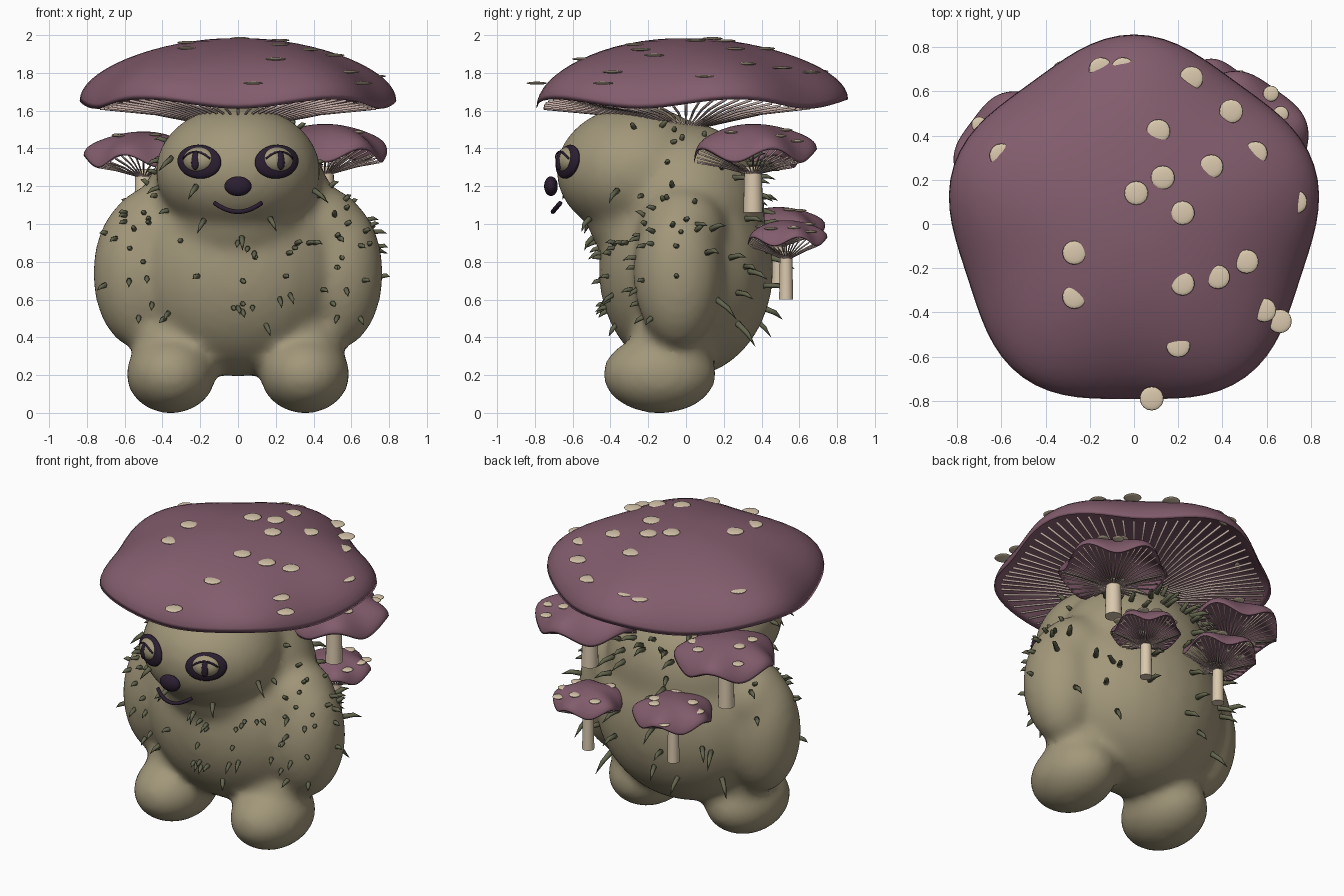
import bpy, bmesh, math, random
from mathutils import Vector, Matrix
from mathutils.bvhtree import BVHTree

if "Cube" in bpy.data.objects:
    bpy.data.objects.remove(bpy.data.objects["Cube"])

random.seed(7)


def material(name, rgb):
    m = bpy.data.materials.new(name)
    m.diffuse_color = (*rgb, 1)
    m.use_nodes = True
    m.node_tree.nodes["Principled BSDF"].inputs["Base Color"].default_value = m.diffuse_color
    return m


OLIVE = material("olive skin", (0.36, 0.31, 0.195))
PLUM = material("plum cap", (0.225, 0.108, 0.152))
CREAM = material("cream", (0.70, 0.58, 0.42))
GILL = material("pink gill", (0.58, 0.43, 0.39))
THORN = material("dark moss", (0.125, 0.13, 0.075))
DARK = material("dark violet", (0.024, 0.013, 0.03))


def finish(name, bm, mat, smooth=True):
    me = bpy.data.meshes.new(name)
    bmesh.ops.recalc_face_normals(bm, faces=bm.faces[:])
    for f in bm.faces:
        f.smooth = smooth
    bm.to_mesh(me)
    bm.free()
    me.materials.append(mat)
    ob = bpy.data.objects.new(name, me)
    bpy.context.collection.objects.link(ob)
    return ob


def ellipsoid(bm, c, r, u=24, v=16, frame=Matrix()):
    mat = frame @ Matrix.Translation(c) @ Matrix.Diagonal((*r, 1))
    bmesh.ops.create_uvsphere(bm, u_segments=u, v_segments=v, radius=1, matrix=mat)


def tube(bm, pts, radii, n=6):
    """Capped tube along a point list."""
    rings = []
    for i, p in enumerate(pts):
        d = (pts[min(i + 1, len(pts) - 1)] - pts[max(i - 1, 0)]).normalized()
        q = d.to_track_quat('Z', 'Y')
        rings.append([bm.verts.new(p + q @ Vector((math.cos(a), math.sin(a), 0)) * radii[i])
                      for a in (2 * math.pi * k / n for k in range(n))])
    for a, b in zip(rings, rings[1:]):
        for k in range(n):
            bm.faces.new((a[k], a[(k + 1) % n], b[(k + 1) % n], b[k]))
    bm.faces.new(rings[0])
    bm.faces.new(rings[-1])


# Body: overlapping ellipsoids fused and smoothed into one skin
bm = bmesh.new()
ellipsoid(bm, (0, 0, 0.76), (0.59, 0.465, 0.57))
ellipsoid(bm, (0, 0.0, 1.08), (0.51, 0.42, 0.46))
ellipsoid(bm, (0, -0.26, 1.28), (0.44, 0.43, 0.35))
ellipsoid(bm, (0, -0.19, 1.01), (0.36, 0.33, 0.24))
for s in (-1, 1):
    ellipsoid(bm, (s * 0.53, -0.04, 0.74), (0.24, 0.24, 0.40))
    ellipsoid(bm, (s * 0.44, -0.02, 0.95), (0.25, 0.24, 0.25))
    ellipsoid(bm, (s * 0.355, -0.08, 0.37), (0.20, 0.21, 0.20))
    ellipsoid(bm, (s * 0.355, -0.14, 0.205), (0.24, 0.305, 0.21))
body = finish("body", bm, OLIVE)
rm = body.modifiers.new("fuse", 'REMESH')
rm.mode, rm.voxel_size, rm.use_smooth_shade = 'VOXEL', 0.025, True
sm = body.modifiers.new("soften", 'SMOOTH')
sm.factor, sm.iterations = 0.5, 24
dg = bpy.context.evaluated_depsgraph_get()
skin = bpy.data.meshes.new_from_object(body.evaluated_get(dg))
body.modifiers.clear()
body.data = skin
for p in skin.polygons:
    p.use_smooth = True
tree = BVHTree.FromPolygons([v.co for v in skin.vertices],
                            [p.vertices[:] for p in skin.polygons])


def face_hit(x, z):
    hit = tree.ray_cast(Vector((x, -2, z)), Vector((0, 1, 0)))
    return hit[0], hit[1]


# Thorns: small curved spikes scattered by body region
bm = bmesh.new()
polys = list(skin.polygons)
count = 0
while count < 140:
    p = random.choice(polys)
    c, n = p.center, p.normal
    if c.z < 0.45 or c.z > 1.52 or (c.y < -0.3 and c.z > 0.93):
        continue
    if c.y > 0 and random.random() < (0.6 if c.z < 1.1 else 0.3):
        continue
    if c.y < 0.05 and c.z < 0.9 and c.x < 0 and random.random() < 0.6:
        continue
    if abs(c.x) > 0.55 and c.z < 0.85 and random.random() < 0.75:
        continue
    back = c.y > 0.1
    ln = random.uniform(0.09, 0.14) if back else random.uniform(0.04, 0.07)
    r = 0.017 if back else 0.015
    d = (n + Vector([random.uniform(-0.3, 0.3) for _ in range(3)])).normalized()
    droop = Vector((0, 0, -0.35 * ln))
    tube(bm, [c - d * 0.01, c + d * ln * 0.55 + droop * 0.25, c + d * ln + droop],
         [r, r * 0.8, 0.001], 6)
    count += 1
# a few strays around the face
for x, z in ((-0.35, 1.35), (-0.22, 1.2), (0.02, 0.93), (-0.18, 1.02), (0.17, 1.03), (0.4, 1.18)):
    p = face_hit(x, z)[0]
    tube(bm, [p, p + Vector((x * 0.1, -0.03, -0.03)), p + Vector((x * 0.2, -0.045, -0.07))],
         [0.016, 0.012, 0.001])
finish("thorns", bm, THORN)


def dome_drop(t):
    t = min(t, 1)
    return 0.85 * (1 - math.sqrt(1 - t * t)) + 0.15 * t * t


def mushroom(name, x, y, top, R, H, apex, phase, wave, gills, spots, spot_r, stem=None):
    """Five-lobed cap with gill rods, flat spots and an optional stem."""
    def cap_point(t, a):
        w = math.cos(5 * (a - phase))
        r = R * t * (1 + 0.04 * w * t)
        return Vector((x + r * math.cos(a), y + r * math.sin(a),
                       top - H * dome_drop(t) + wave * w * t ** 4))
    # cap shell
    bm = bmesh.new()
    N, M = 80, 16
    thick = 0.035 * R
    ts = [math.sin(math.pi / 2 * k / M) for k in range(1, M + 1)]
    outer = [[bm.verts.new(cap_point(t, 2 * math.pi * k / N)) for k in range(N)] for t in ts]
    inner = [[bm.verts.new(cap_point(t * 0.975, 2 * math.pi * k / N) - Vector((0, 0, thick)))
              for k in range(N)] for t in reversed(ts)]
    rings = outer + inner
    for a, b in zip(rings, rings[1:]):
        for k in range(N):
            bm.faces.new((a[k], a[(k + 1) % N], b[(k + 1) % N], b[k]))
    bm.faces.new(rings[0])
    bm.faces.new(rings[-1])
    finish(name + "_cap", bm, PLUM)
    # gills
    bm = bmesh.new()
    g = 0.003 + 0.005 * R
    for k in range(gills):
        a = 2 * math.pi * k / gills
        rim = cap_point(1, a)
        end = Vector((x, y, rim.z)).lerp(rim, 0.95)
        start = Vector((x + 0.1 * R * math.cos(a), y + 0.1 * R * math.sin(a), apex))
        mid = start.lerp(end, 0.55) + Vector((0, 0, 0.02 * R))
        tube(bm, [start, mid, end], [g * 0.7, g, g], 6)
    finish(name + "_gills", bm, GILL)
    # spots
    bm = bmesh.new()
    for sx, sy in spots:
        t = min(math.hypot(sx - x, sy - y) / R, 0.94)
        ellipsoid(bm, (sx, sy, top - H * dome_drop(t) + 0.003),
                  (spot_r, spot_r, 0.008), 18, 8)
    finish(name + "_spots", bm, CREAM)
    # stem
    if stem:
        r, z0 = stem
        bm = bmesh.new()
        h = apex + 0.04 - z0
        bmesh.ops.create_cone(bm, cap_ends=True, segments=20, radius1=r, radius2=r * 0.88,
                              depth=h, matrix=Matrix.Translation((x, y, z0 + h / 2)))
        ob = finish(name + "_stem", bm, CREAM, False)
        bpy.context.view_layer.objects.active = ob
        ob.select_set(True)
        bpy.ops.object.shade_smooth_by_angle()
        ob.select_set(False)


big_spots = [(-.15, .70), (-.05, .70), (.26, .66), (.44, .51), (.11, .42), (.35, .26),
             (.55, .32), (.13, .21), (.01, .14), (.22, .05), (.73, .10), (-.27, -.13),
             (-.27, -.33), (.22, -.27), (.38, -.24), (.51, -.17), (.59, -.39), (.66, -.44),
             (.20, -.55), (.08, -.79), (-.60, .31)]
UP = math.pi / 2
mushroom("main", 0, 0, 1.985, 0.825, 0.35, 1.51, UP, 0.025, 72, big_spots, 0.054)


def ring_spots(x, y, R, n):
    return [(x + R * f * math.cos(a), y + R * f * math.sin(a)) for f, a in
            ((random.uniform(0.35, 0.85), 2.4 * k + random.random()) for k in range(n))]


# Smaller mushrooms on the back: x, y, top, radius, height, gill apex, phase, stem, extra spots
for name, x, y, top, R, H, apex, ph, stem, extra in (
        ("right_shoulder", 0.46, 0.355, 1.53, 0.325, 0.17, 1.265, UP, (0.052, 1.06), [(.62, .59)]),
        ("left_shoulder", -0.50, 0.29, 1.49, 0.305, 0.16, 1.25, UP + 0.3, (0.05, 1.02), [(-.70, .45)]),
        ("right_back", 0.35, 0.53, 1.02, 0.21, 0.115, 0.815, UP, (0.037, 0.60), [(.48, .66)]),
        ("left_back", -0.25, 0.49, 1.09, 0.24, 0.125, 0.88, UP + 0.2, (0.037, 0.66), [(-.33, .70)])):
    mushroom(name, x, y, top, R, H, apex, ph, R * 0.11, 48,
             extra + ring_spots(x, y, R, 5), 0.036, stem)

# Eyes: dark almond backing, bulging ball, upper lid line and slit pupil
for s, side in ((-1, "left"), (1, "right")):
    c, n = face_hit(s * 0.205, 1.33)
    ax = Vector((-n.y, n.x, 0)).normalized()
    up = n.cross(ax)
    frame = Matrix((ax, -n, up)).transposed().to_4x4()
    frame.translation = c
    tilt = frame @ Matrix.Rotation(-s * 0.12, 4, 'Y')
    bm = bmesh.new()
    ellipsoid(bm, (0, 0, 0), (0.128, 0.034, 0.09), 32, 16, tilt)
    lid = []
    for k in range(13):
        u = k / 6 - 1
        x, z = 0.078 * u, 0.046 - 0.034 * u * u
        depth = 0.06 * math.sqrt(max(0, 1 - (x / 0.092) ** 2 - ((z - 0.008) / 0.07) ** 2))
        lid.append(frame @ Vector((x, -depth, z)))
    tube(bm, lid, [0.006] * 13, 6)
    finish(side + "_eye_rim", bm, DARK)
    bm = bmesh.new()
    ellipsoid(bm, (0, 0, 0.008), (0.092, 0.06, 0.07), 24, 16, frame)
    finish(side + "_eyeball", bm, OLIVE)
    bm = bmesh.new()
    ellipsoid(bm, (0, -0.048, 0.0), (0.024, 0.018, 0.052), 16, 12, frame)
    finish(side + "_pupil", bm, DARK)

# Nose and smiling mouth
bm = bmesh.new()
ellipsoid(bm, (0, -0.715, 1.20), (0.072, 0.036, 0.052))
finish("nose", bm, DARK)
bm = bmesh.new()
smile = [Vector((0.125 * u, -0.705 + 0.04 * u * u, 1.065 + 0.047 * u * u))
         for u in (k / 8 - 1 for k in range(17))]
tube(bm, smile, [0.012] * 17, 8)
finish("mouth", bm, DARK)
